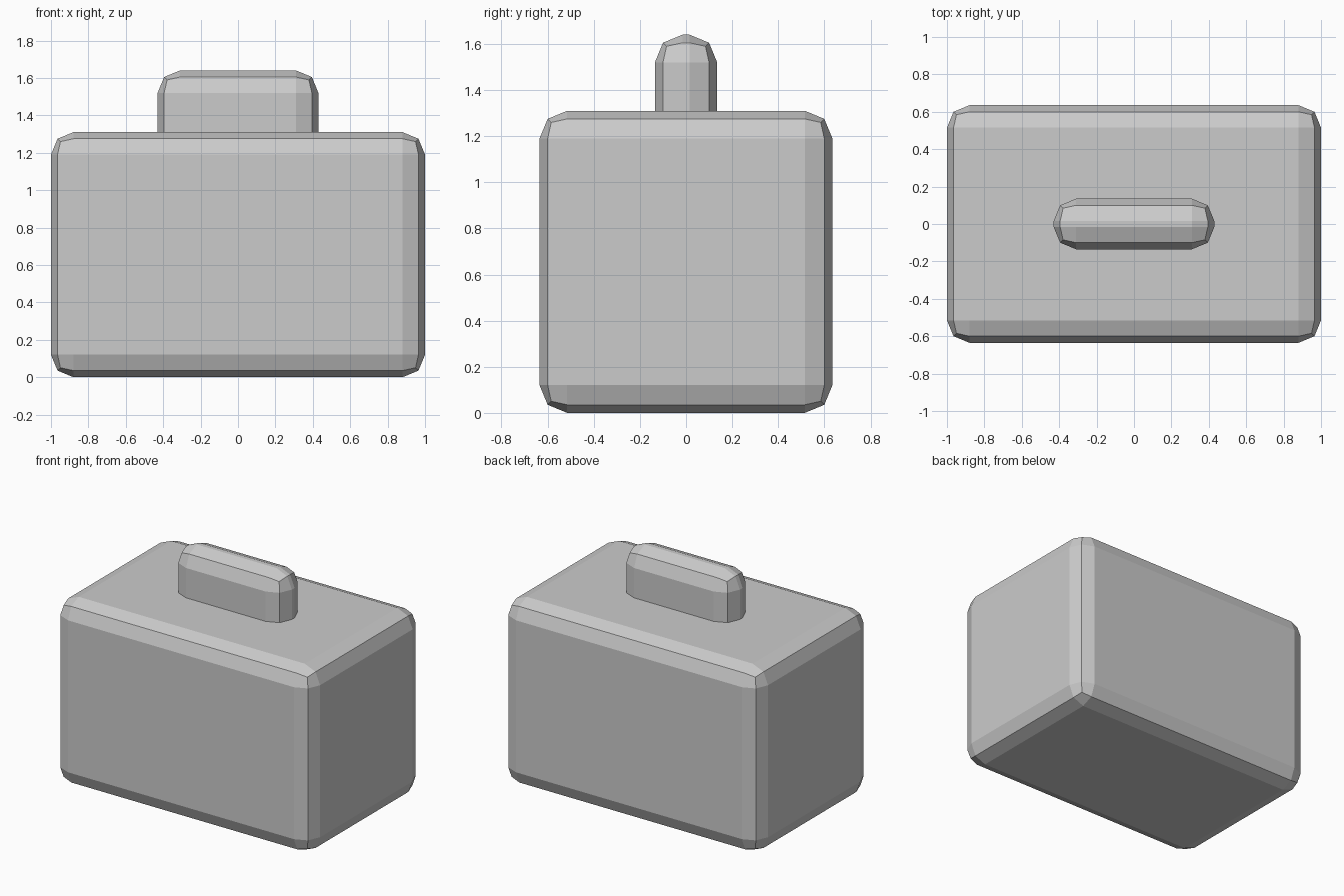
import bpy

if "Cube" in bpy.data.objects:
    bpy.data.objects.remove(bpy.data.objects["Cube"])


def rounded_box(name, size, z_min, z_max, bevel=0.12):
    """Box with two-step chamfered edges, centred on x and y."""
    bpy.ops.mesh.primitive_cube_add(size=1, location=(0, 0, (z_min + z_max) / 2))
    box = bpy.context.object
    box.name = name
    box.scale = (size[0], size[1], z_max - z_min)
    bpy.ops.object.transform_apply(location=False, rotation=False, scale=True)
    mod = box.modifiers.new("rounded_edges", 'BEVEL')
    mod.width = bevel
    mod.segments = 2
    mod.limit_method = 'NONE'
    return box


# Main body
rounded_box("body", (2.0, 1.27), 0.0, 1.31)

# Raised grip, its lower end sunk into the body
rounded_box("top_handle", (0.86, 0.27), 1.08, 1.64)
